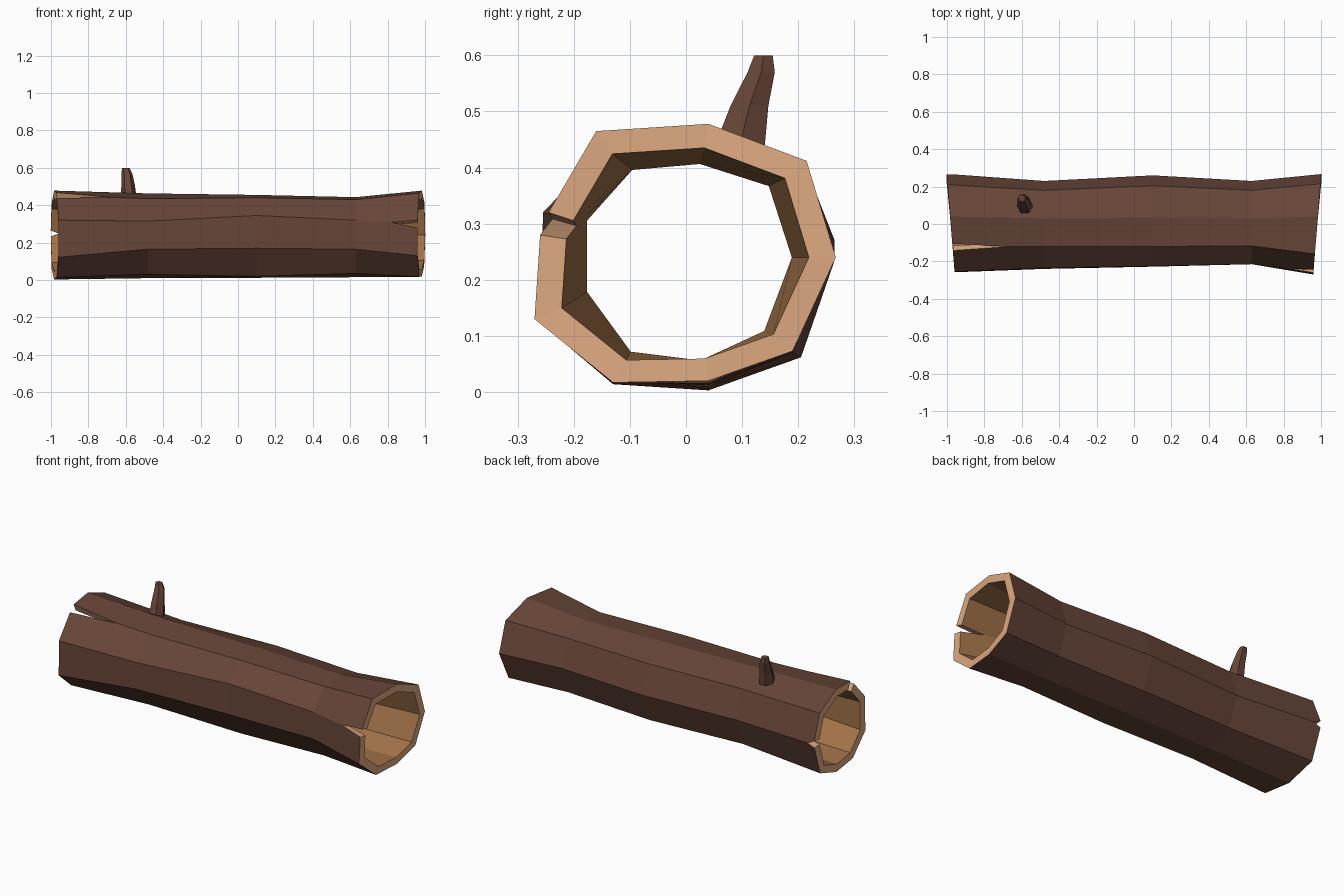
import bpy, bmesh, math
from mathutils import Vector

if "Cube" in bpy.data.objects:
    bpy.data.objects.remove(bpy.data.objects["Cube"])


def material(name, rgb):
    m = bpy.data.materials.new(name)
    m.diffuse_color = (*rgb, 1)
    m.use_nodes = True
    m.node_tree.nodes["Principled BSDF"].inputs["Base Color"].default_value = m.diffuse_color
    return m


bark = material("bark", (0.135, 0.060, 0.040))
cut_wood = material("cut_wood", (0.73, 0.40, 0.22))
inner_wood = material("inner_wood", (0.36, 0.17, 0.065))

# Outer cross-sections (y, z), nine corners each, clockwise from the top
XS = [-0.98, -0.48, 0.10, 0.63, 0.98]
RINGS = [
    [(.04, .478), (.21, .41), (.268, .25), (.205, .062), (.04, .003), (-.13, .014), (-.258, .122), (-.255, .32), (-.123, .453)],
    [(.03, .463), (.18, .40), (.23, .24), (.17, .08), (.04, .01), (-.12, .03), (-.24, .165), (-.235, .315), (-.12, .435)],
    [(.035, .455), (.205, .40), (.26, .24), (.19, .07), (.04, .012), (-.12, .02), (-.228, .17), (-.225, .345), (-.12, .44)],
    [(.03, .443), (.18, .395), (.23, .24), (.17, .08), (.04, .015), (-.12, .035), (-.215, .165), (-.215, .32), (-.117, .43)],
    [(.04, .478), (.215, .412), (.267, .24), (.19, .073), (.04, .02), (-.13, .017), (-.27, .13), (-.255, .30), (-.16, .465)],
]
# Cracks: (corner, end ring) -> tip x, lip towards previous corner, lip towards next corner
CRACKS = {
    (7, 4): (0.82, (-.26, .28), (-.245, .32)),
    (8, 0): (-0.68, (-.142, .438), (-.105, .468)),
    (2, 0): (-0.955, (.265, .27), (.264, .232)),
}
N = 9


def place(i, yz, inner):
    y, z = yz
    x = XS[i]
    if i in (0, 4):                       # slanted saw cuts
        x = math.copysign(0.98 + 0.08 * y, x)
    if inner:
        y, z = y * 0.82, 0.24 + (z - 0.24) * 0.82
    return Vector((x, y, z))


def corner(k, i, side, inner):
    """side 0 faces the previous corner, side 1 the next one"""
    crack = CRACKS.get((k, i))
    return place(i, crack[1 + side] if crack else RINGS[i][k], inner)


def tip(k, i, inner):
    j = 1 if i == 0 else 3
    a, b = place(i, RINGS[i][k], inner), place(j, RINGS[j][k], inner)
    return a.lerp(b, (CRACKS[k, i][0] - a.x) / (b.x - a.x))


def chain(k, i, side, inner):
    """Points along one corner line between ring i and i + 1"""
    pts = [corner(k, i, side, inner), corner(k, i + 1, side, inner)]
    for end in (i, i + 1):
        if (k, end) in CRACKS:
            pts.insert(1, tip(k, end, inner))
    return pts


def finish(bm, name, mats):
    bmesh.ops.remove_doubles(bm, verts=bm.verts, dist=1e-5)
    bmesh.ops.recalc_face_normals(bm, faces=bm.faces)
    me = bpy.data.meshes.new(name)
    bm.to_mesh(me)
    bm.free()
    for m in mats:
        me.materials.append(m)
    ob = bpy.data.objects.new(name, me)
    bpy.context.collection.objects.link(ob)
    return ob


# Hollow log: bark, inner wall, cut ends and crack walls
bm = bmesh.new()


def face(pts, mat):
    bm.faces.new([bm.verts.new(p) for p in pts]).material_index = mat


for k in range(N):
    n = (k + 1) % N
    for i in range(4):
        for inner in (False, True):
            face(chain(k, i, 1, inner) + chain(n, i, 0, inner)[::-1], 2 if inner else 0)
    for i in (0, 4):
        face([corner(k, i, 1, False), corner(n, i, 0, False),
              corner(n, i, 0, True), corner(k, i, 1, True)], 1)
for k, i in CRACKS:
    for side in (0, 1):
        face([tip(k, i, False), corner(k, i, side, False),
              corner(k, i, side, True), tip(k, i, True)], 1)
finish(bm, "hollow_log", [bark, cut_wood, inner_wood])

# Broken branch stub: stacked six-sided rings (x, y, z, rx, ry)
bm = bmesh.new()
loops = []
for x, y, z, rx, ry in [(-.583, .095, .435, .042, .052), (-.588, .113, .51, .036, .039),
                        (-.594, .134, .57, .029, .028), (-.600, .138, .60, .020, .019)]:
    loops.append([bm.verts.new((x + rx * math.cos(a * math.pi / 3), y + ry * math.sin(a * math.pi / 3), z))
                  for a in range(6)])
for a, b in zip(loops, loops[1:]):
    for s in range(6):
        t = (s + 1) % 6
        bm.faces.new((a[s], a[t], b[t], b[s]))
bm.faces.new(loops[-1])
bm.faces.new(loops[0][::-1])
finish(bm, "branch_stub", [bark])
